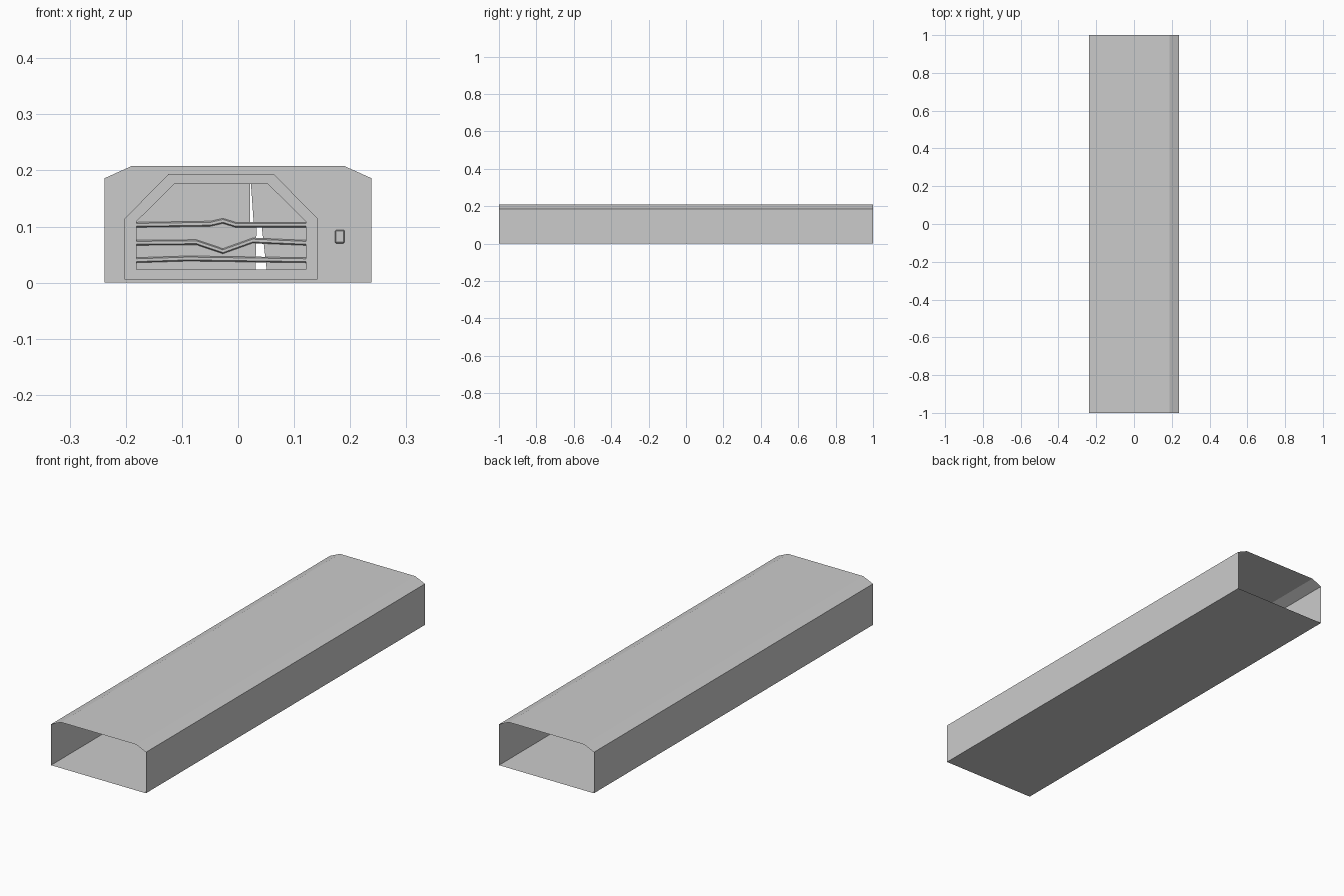
import bpy, bmesh

if "Cube" in bpy.data.objects:
    bpy.data.objects.remove(bpy.data.objects["Cube"])

DX, DZ = 0.001, -0.002   # centring offset for the gate details


def make(name, verts, faces):
    me = bpy.data.meshes.new(name)
    me.from_pydata(verts, [], faces)
    bm = bmesh.new()
    bm.from_mesh(me)
    bmesh.ops.recalc_face_normals(bm, faces=bm.faces)
    bm.to_mesh(me)
    bm.free()
    ob = bpy.data.objects.new(name, me)
    bpy.context.collection.objects.link(ob)
    return ob


def plate(name, pts, y0, y1):
    """Solid plate from an x-z outline."""
    n = len(pts)
    v = [(x, y, z) for y in (y0, y1) for x, z in pts]
    f = [tuple(range(n)), tuple(range(2 * n - 1, n - 1, -1))]
    f += [(i, (i + 1) % n, n + (i + 1) % n, n + i) for i in range(n)]
    return make(name, v, f)


def ring(name, outer, inner, y0, y1):
    """Solid plate with a hole; both outlines have the same point count."""
    n = len(outer)
    v = [(x, y, z) for y in (y0, y1) for o in (outer, inner) for x, z in o]
    f = []
    for i in range(n):
        j = (i + 1) % n
        f += [(i, j, n + j, n + i), (2*n + i, 3*n + i, 3*n + j, 2*n + j),
              (i, 2*n + i, 2*n + j, j), (n + i, n + j, 3*n + j, 3*n + i)]
    return make(name, v, f)


def shift(pts):
    return [(x + DX, z + DZ) for x, z in pts]


def mirror_outline(half, cx=0.0):
    """Right half from bottom to top, mirrored to a closed outline."""
    return [(cx + x, z) for x, z in half] + [(cx - x, z) for x, z in reversed(half)]


# Tunnel shell, open at both ends
prof = mirror_outline([(0.238, 0), (0.238, 0.186), (0.189, 0.208)])
n = len(prof)
for name, y0, y1 in (("tunnel_front", -1, 0), ("tunnel_back", 0, 1)):
    make(name, [(x, y, z) for y in (y0, y1) for x, z in prof],
         [(i, (i + 1) % n, n + (i + 1) % n, n + i) for i in range(n)])

# Bulkhead and door frame across the middle
outer = shift(mirror_outline([(0.172, 0.008), (0.172, 0.116), (0.0935, 0.196)], -0.031))
inner = shift(mirror_outline([(0.151, 0.025), (0.151, 0.111), (0.083, 0.178)], -0.031))
ring("bulkhead", prof, outer, -0.006, 0.006)
ring("door_frame", outer, inner, -0.009, 0.009)

# Door leaves with a ragged gap between them
plate("door_left", shift([(-0.182, 0.025), (0.030, 0.025), (0.032, 0.104), (0.020, 0.106),
                          (0.020, 0.178), (-0.114, 0.178), (-0.182, 0.111)]), -0.004, 0.004)
plate("door_right", shift([(0.120, 0.025), (0.120, 0.111), (0.052, 0.178), (0.022, 0.178),
                           (0.027, 0.106), (0.041, 0.104), (0.050, 0.025)]), -0.004, 0.004)

# Bent ridges across the door, bevelled section
section = [(-0.003, -0.005), (-0.009, -0.0025), (-0.009, 0.0025), (-0.003, 0.005),
           (0.003, 0.005), (0.009, 0.0025), (0.009, -0.0025), (0.003, -0.005)]
paths = {
    "ridge_top": [(-0.182, 0.105), (-0.05, 0.107), (-0.028, 0.112), (-0.005, 0.105), (0.12, 0.105)],
    "ridge_middle": [(-0.182, 0.073), (-0.075, 0.074), (-0.028, 0.058), (0.025, 0.077), (0.12, 0.073)],
    "ridge_bottom": [(-0.182, 0.042), (-0.09, 0.045), (0.12, 0.042)],
}
for name, path in paths.items():
    p, k = shift(path), len(section)
    v = [(x, y, z + dz) for x, z in p for y, dz in section]
    f = [(s*k + i, s*k + (i + 1) % k, (s + 1)*k + (i + 1) % k, (s + 1)*k + i)
         for s in range(len(p) - 1) for i in range(k)]
    f += [tuple(range(k)), tuple(range((len(p) - 1)*k, len(p)*k))]
    make(name, v, f)

# Wall control box
box = plate("control_box", shift([(0.172, 0.072), (0.189, 0.072), (0.189, 0.096), (0.172, 0.096)]),
            -0.012, -0.005)
bev = box.modifiers.new("bevel", 'BEVEL')
bev.width, bev.segments = 0.002, 1
